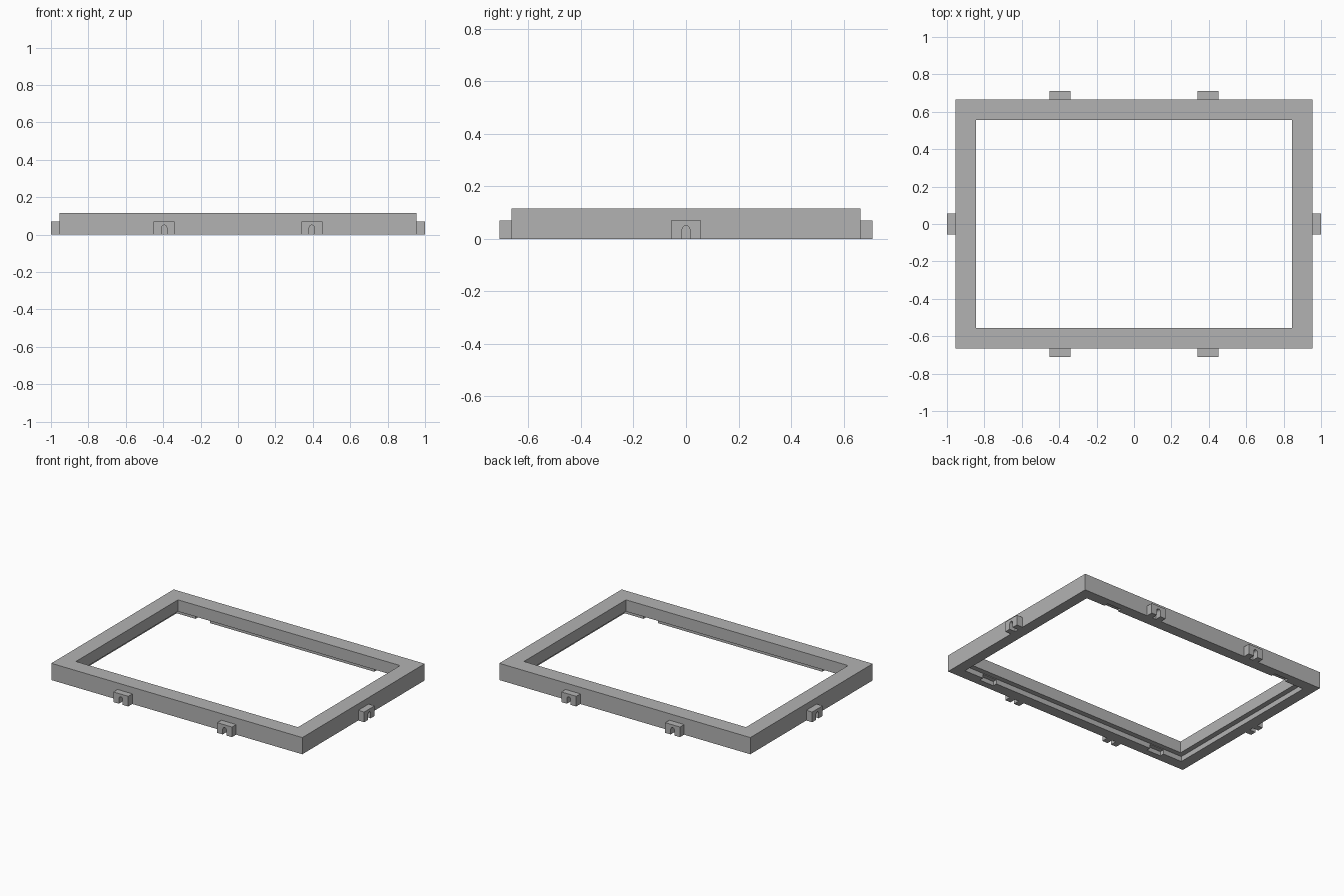
import bpy, bmesh, math
from mathutils import Matrix

cube = bpy.data.objects.get("Cube")
if cube:
    bpy.data.objects.remove(cube, do_unlink=True)

HALF_X, HALF_Y, HEIGHT = 0.955, 0.665, 0.115
LIP_Z = 0.035

grey = bpy.data.materials.new("plain_grey")
grey.use_nodes = True
colour = (0.45, 0.45, 0.45, 1)
grey.diffuse_color = colour
grey.node_tree.nodes["Principled BSDF"].inputs["Base Color"].default_value = colour


def make_object(name, bm):
    bmesh.ops.recalc_face_normals(bm, faces=bm.faces)
    mesh = bpy.data.meshes.new(name)
    bm.to_mesh(mesh)
    bm.free()
    mesh.materials.append(grey)
    obj = bpy.data.objects.new(name, mesh)
    bpy.context.collection.objects.link(obj)
    return obj


def make_frame():
    # Cross-section (inset, height) carried around the rectangle
    section = [(0, 0), (0, HEIGHT), (0.11, HEIGHT),
               (0.11, LIP_Z), (0.075, LIP_Z), (0.075, 0)]
    bm = bmesh.new()
    rings = []
    for inset, z in section:
        x, y = HALF_X - inset, HALF_Y - inset
        rings.append([bm.verts.new((sx * x, sy * y, z))
                      for sx, sy in ((-1, -1), (1, -1), (1, 1), (-1, 1))])
    for i, ring in enumerate(rings):
        after = rings[(i + 1) % len(rings)]
        for j in range(4):
            k = (j + 1) % 4
            bm.faces.new((ring[j], ring[k], after[k], after[j]))
    return make_object("frame", bm)


def make_clip(name, distance, along, angle):
    # Block with a round-topped slot open at the bottom
    width, height, depth = 0.0565, 0.07, 0.045
    slot, spring = 0.0145, 0.036
    arc = [(slot * math.cos(math.pi * i / 8), spring + slot * math.sin(math.pi * i / 8))
           for i in range(9)]
    outline = [(-width, 0), (-width, height), (width, height), (width, 0),
               (slot, 0)] + arc + [(-slot, 0)]
    bm = bmesh.new()
    face = bm.faces.new([bm.verts.new((along + x, -distance, z)) for x, z in outline])
    extruded = bmesh.ops.extrude_face_region(bm, geom=[face])
    moved = [v for v in extruded["geom"] if isinstance(v, bmesh.types.BMVert)]
    bmesh.ops.translate(bm, verts=moved, vec=(0, -depth, 0))
    bm.transform(Matrix.Rotation(angle, 4, "Z"))
    return make_object(name, bm)


frame = make_frame()

# Shallow pockets in the underside step
bm = bmesh.new()
for sx in (-1, 1):
    for sy in (-1, 1):
        place = Matrix.Translation((sx * 0.68, sy * 0.595, 0.005))
        bmesh.ops.create_cube(bm, size=1, matrix=place @ Matrix.Diagonal((0.11, 0.05, 0.05, 1)))
cutter = make_object("pocket_cutter", bm)
cutter.hide_render = True
cutter.hide_set(True)
cut = frame.modifiers.new("pockets", "BOOLEAN")
cut.operation = "DIFFERENCE"
cut.solver = "EXACT"
cut.object = cutter

# Clips around the outside
for side, distance, angle, places in (
        ("front", HALF_Y, 0, (-0.395, 0.395)),
        ("back", HALF_Y, math.pi, (-0.395, 0.395)),
        ("left", HALF_X, math.pi / 2, (0,)),
        ("right", HALF_X, -math.pi / 2, (0,))):
    for n, along in enumerate(places, 1):
        make_clip(f"{side}_clip_{n}", distance, along, angle)
